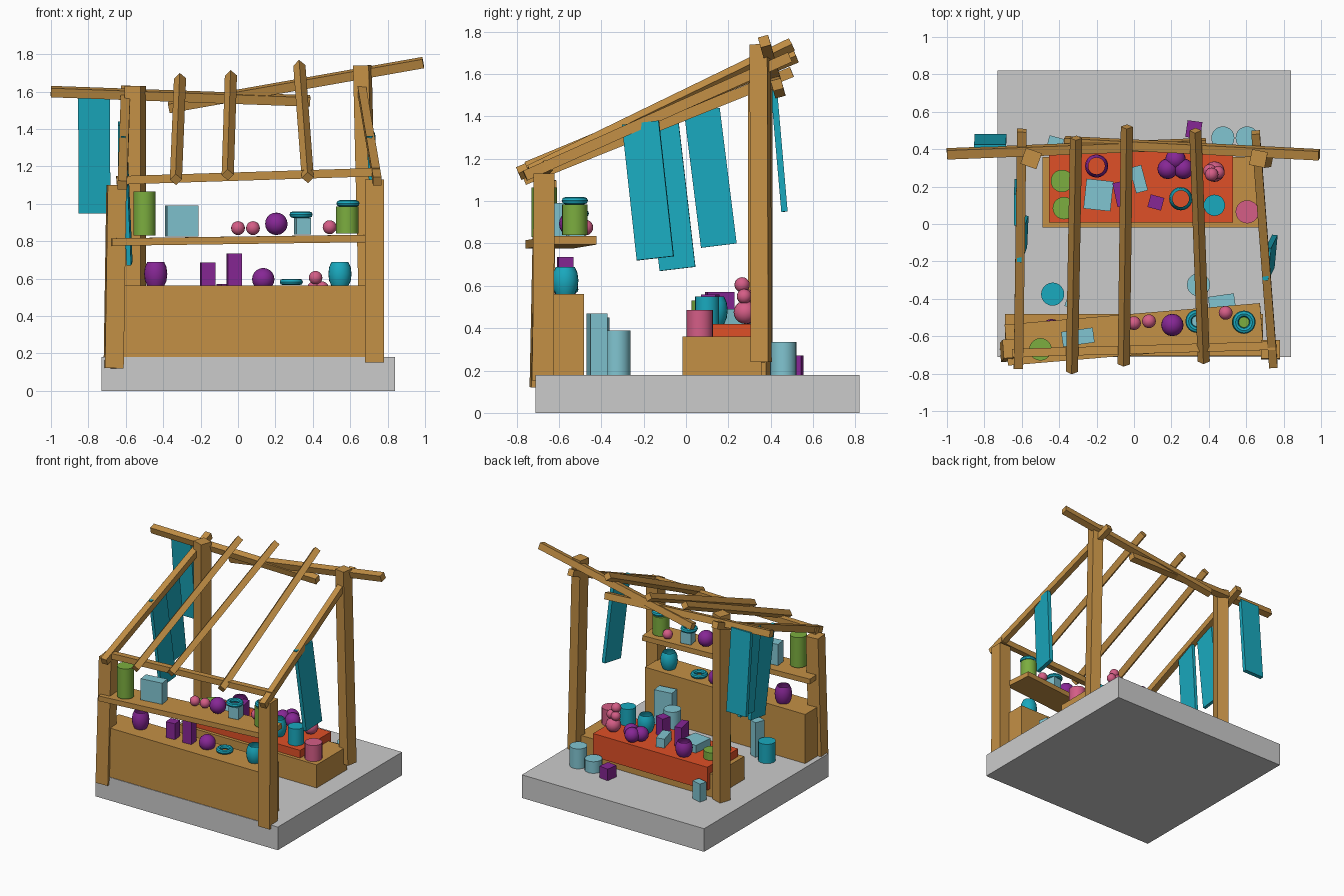
import bpy, bmesh, math
from mathutils import Vector, Matrix

if "Cube" in bpy.data.objects:
    bpy.data.objects.remove(bpy.data.objects["Cube"])

COL = {"wood": (0.55, 0.28, 0.06), "teal": (0.01, 0.40, 0.52), "ice": (0.22, 0.56, 0.64),
       "purple": (0.24, 0.02, 0.30), "pink": (0.66, 0.11, 0.24), "green": (0.20, 0.42, 0.05),
       "red": (0.74, 0.08, 0.02)}
MATS = {}
for key, c in COL.items():
    MATS[key] = bpy.data.materials.new(key)
    MATS[key].diffuse_color = (*c, 1)


def finish(bm, name, col, smooth=False):
    me = bpy.data.meshes.new(name)
    bmesh.ops.recalc_face_normals(bm, faces=bm.faces)
    bm.to_mesh(me)
    bm.free()
    ob = bpy.data.objects.new(name, me)
    bpy.context.collection.objects.link(ob)
    if col:
        me.materials.append(MATS[col])
    if smooth:
        bpy.ops.object.select_all(action='DESELECT')
        ob.select_set(True)
        bpy.context.view_layer.objects.active = ob
        bpy.ops.object.shade_smooth_by_angle(angle=math.radians(40))
    return ob


def box(name, col, x, y, z0, sx, sy, sz, yaw=0, pitch=0):
    """Box standing on z0, turned about z, tilted about y."""
    bm = bmesh.new()
    m = (Matrix.Translation((x, y, z0 + sz / 2)) @ Matrix.Rotation(math.radians(yaw), 4, 'Z')
         @ Matrix.Rotation(math.radians(pitch), 4, 'Y') @ Matrix.Diagonal((sx, sy, sz, 1)))
    bmesh.ops.create_cube(bm, size=1, matrix=m)
    return finish(bm, name, col)


def beam(name, col, p, q, w, d, side=(1, 0, 0), roll=0):
    """Square-cut plank from p to q, width w along side, depth d."""
    p, q = Vector(p), Vector(q)
    az = (q - p).normalized()
    ay = az.cross(Vector(side)).normalized()
    ax = ay.cross(az)
    rot = Matrix((ax, ay, az)).transposed().to_4x4()
    m = (Matrix.Translation((p + q) / 2) @ rot @ Matrix.Rotation(math.radians(roll), 4, 'Z')
         @ Matrix.Diagonal((w, d, (q - p).length, 1)))
    bm = bmesh.new()
    bmesh.ops.create_cube(bm, size=1, matrix=m)
    return finish(bm, name, col)


def lathe(name, col, x, y, z, profile, closed=False, n=20):
    """Spin an (r, z) profile about a vertical axis."""
    bm = bmesh.new()
    rings = [[bm.verts.new((x + r * math.cos(t), y + r * math.sin(t), z + h))
              for t in (2 * math.pi * i / n for i in range(n))] for r, h in profile]
    pairs = list(zip(rings, rings[1:])) + ([(rings[-1], rings[0])] if closed else [])
    for a, b in pairs:
        for i in range(n):
            j = (i + 1) % n
            bm.faces.new((a[i], a[j], b[j], b[i]))
    return bm, rings


def can(name, col, x, y, z, r, h):
    bm, rings = lathe(name, col, x, y, z, [(r, 0), (r, h)])
    for ring in rings:
        bm.faces.new(ring)
    return finish(bm, name, col, True)


def pot(name, col, x, y, z, h=0.13, r=0.062):
    prof = [(r * .72, 0), (r * .93, h * .22), (r, h * .5), (r * .93, h * .78), (r * .72, h)]
    return finish(lathe(name, col, x, y, z, prof)[0], name, col, True)


def ring(name, col, x, y, z, R=0.045, r=0.017):
    prof = [(R + r * math.cos(a), r * math.sin(a)) for a in (math.tau * i / 8 for i in range(8))]
    return finish(lathe(name, col, x, y, z, prof, True, 24)[0], name, col, True)


def ball(name, col, x, y, z, r):
    bm = bmesh.new()
    bmesh.ops.create_uvsphere(bm, u_segments=16, v_segments=10, radius=r,
                              matrix=Matrix.Translation((x, y, z)))
    return finish(bm, name, col, True)


# Base slab, counters, cloth and shelf
box("base_slab", None, 0.055, 0.055, 0, 1.57, 1.53, 0.18)
box("front_counter", "wood", 0, -0.593, 0.18, 1.38, 0.225, 0.382)
box("back_counter", "wood", 0.10, 0.17, 0.18, 1.18, 0.375, 0.18)
box("counter_cloth", "red", 0.037, 0.198, 0.24, 0.985, 0.38, 0.18)
box("display_shelf", "wood", 0, -0.59, 0.785, 1.37, 0.22, 0.04, 4.8, -0.8)

# Posts
beam("front_left_post", "wood", (-0.665, -0.685, 0.12), (-0.65, -0.665, 1.10), 0.1, 0.1, (1, 0.08, 0))
beam("front_right_post", "wood", (0.73, -0.675, 0.15), (0.73, -0.67, 1.13), 0.1, 0.1)
beam("back_left_post", "wood", (-0.55, 0.35, 0.18), (-0.55, 0.35, 1.63), 0.09, 0.09, (1, -0.35, 0))
beam("back_right_post", "wood", (0.70, 0.355, 0.24), (0.665, 0.35, 1.74), 0.085, 0.085, (1, -0.2, 0))

# Roof frame: eave beam, two lapped ridge poles, side beams and rolled rafters
beam("eave_beam", "wood", (-0.65, -0.69, 1.125), (0.76, -0.65, 1.17), 0.045, 0.045, (0, 1, 0))
beam("ridge_pole_left", "wood", (-1.0, 0.375, 1.60), (0.385, 0.43, 1.55), 0.05, 0.05, (0, 1, 0), 15)
beam("ridge_pole_right", "wood", (-0.37, 0.44, 1.515), (0.99, 0.37, 1.755), 0.05, 0.05, (0, 1, 0), 15)
beam("left_side_beam", "wood", (-0.618, -0.765, 1.10), (-0.60, 0.50, 1.61), 0.05, 0.05)
beam("right_side_beam", "wood", (0.745, -0.76, 1.12), (0.65, 0.49, 1.68), 0.045, 0.05)
for i, (xa, ya, za, xb, yb, zb) in enumerate([(-0.332, -0.79, 1.13, -0.31, 0.46, 1.67),
                                              (-0.055, -0.75, 1.155, -0.038, 0.52, 1.685),
                                              (0.373, -0.735, 1.14, 0.328, 0.50, 1.74)]):
    beam(f"rafter_{i + 1}", "wood", (xa, ya, za), (xb, yb, zb), 0.046, 0.046, roll=42)

# Hanging banners
beam("right_banner", "teal", (0.71, -0.215, 1.37), (0.745, -0.145, 0.73), 0.175, 0.03, (0.1, 1, 0))
beam("left_banner_front", "teal", (-0.61, -0.12, 1.37), (-0.58, -0.04, 0.68), 0.17, 0.025, (0.05, 1, 0))
beam("left_banner_back", "teal", (-0.63, 0.075, 1.43), (-0.625, 0.155, 0.79), 0.17, 0.025, (0, 1, 0))
beam("back_banner", "teal", (-0.77, 0.41, 1.585), (-0.767, 0.465, 0.95), 0.17, 0.03)

# Goods on the shelf
can("shelf_green_can", "green", -0.50, -0.67, 0.83, 0.06, 0.235)
box("shelf_box", "ice", -0.30, -0.605, 0.825, 0.17, 0.08, 0.165, 8)
for i, (x, y, z) in enumerate([(0, -0.53, 0.87), (0.08, -0.52, 0.87), (0.49, -0.475, 0.875)]):
    ball(f"shelf_pink_ball_{i + 1}", "pink", x, y, z, 0.037)
ball("shelf_purple_ball", "purple", 0.205, -0.54, 0.893, 0.06)
box("shelf_small_box", "ice", 0.345, -0.52, 0.835, 0.08, 0.08, 0.09, 10)
ring("shelf_ring_small_box", "teal", 0.337, -0.52, 0.942)
can("shelf_green_tin", "green", 0.583, -0.525, 0.84, 0.06, 0.145)
ring("shelf_ring_tin", "teal", 0.588, -0.525, 1.002)

# Goods on the front counter
pot("counter_purple_pot", "purple", -0.44, -0.57, 0.56)
box("counter_purple_box", "purple", -0.162, -0.57, 0.56, 0.075, 0.07, 0.125, 5)
box("counter_tall_box", "purple", -0.02, -0.57, 0.56, 0.075, 0.07, 0.175, 5)
ball("counter_purple_ball", "purple", 0.135, -0.57, 0.597, 0.06)
ring("counter_ring", "teal", 0.285, -0.57, 0.582)
pot("counter_teal_pot", "teal", 0.545, -0.57, 0.56)

# Goods on the back counter
can("cloth_green_can_1", "green", -0.385, 0.23, 0.42, 0.06, 0.06)
can("cloth_green_can_2", "green", -0.375, 0.085, 0.42, 0.06, 0.11)
pot("cloth_purple_pot", "purple", -0.20, 0.31, 0.42, 0.11)
pot("cloth_teal_pot", "teal", 0.25, 0.135, 0.42)
can("cloth_teal_can", "teal", 0.43, 0.10, 0.42, 0.057, 0.13)
box("cloth_flat_box", "ice", -0.19, 0.155, 0.42, 0.145, 0.16, 0.06, -6)
box("cloth_thin_box", "ice", 0.025, 0.24, 0.42, 0.065, 0.14, 0.07, 15)
box("cloth_purple_box_1", "purple", -0.075, 0.16, 0.42, 0.055, 0.13, 0.15, 12)
box("cloth_purple_box_2", "purple", 0.117, 0.115, 0.42, 0.075, 0.07, 0.14, -15)
for i, (x, y) in enumerate([(0.18, 0.295), (0.265, 0.295), (0.222, 0.345)]):
    ball(f"cloth_purple_ball_{i + 1}", "purple", x, y, 0.475, 0.055)
for i, (x, y, z, r) in enumerate([(0.43, 0.28, 0.475, 0.055), (0.405, 0.285, 0.55, 0.035),
                                  (0.45, 0.275, 0.55, 0.035), (0.415, 0.265, 0.605, 0.036)]):
    ball(f"cloth_pink_ball_{i + 1}", "pink", x, y, z, r)
can("counter_pink_can", "pink", 0.605, 0.065, 0.36, 0.062, 0.125)

# Goods on the floor
can("floor_teal_can", "teal", -0.435, -0.375, 0.18, 0.062, 0.15)
box("floor_tall_box", "ice", -0.33, -0.41, 0.18, 0.06, 0.08, 0.27, -20)
can("floor_ice_can", "ice", 0.345, -0.325, 0.18, 0.062, 0.21)
box("floor_panel_box", "ice", 0.47, -0.42, 0.18, 0.14, 0.08, 0.29, 8)
can("back_can_1", "ice", 0.475, 0.46, 0.18, 0.062, 0.09)
can("back_can_2", "ice", 0.605, 0.46, 0.18, 0.062, 0.155)
box("back_purple_box", "purple", 0.32, 0.505, 0.18, 0.08, 0.09, 0.09, -8)
box("back_ice_box", "ice", -0.42, 0.435, 0.18, 0.08, 0.06, 0.14, -15)

for m in bpy.data.materials:
    if m.users and not m.is_grease_pencil:
        m.use_nodes = True
        m.node_tree.nodes["Principled BSDF"].inputs["Base Color"].default_value = m.diffuse_color
